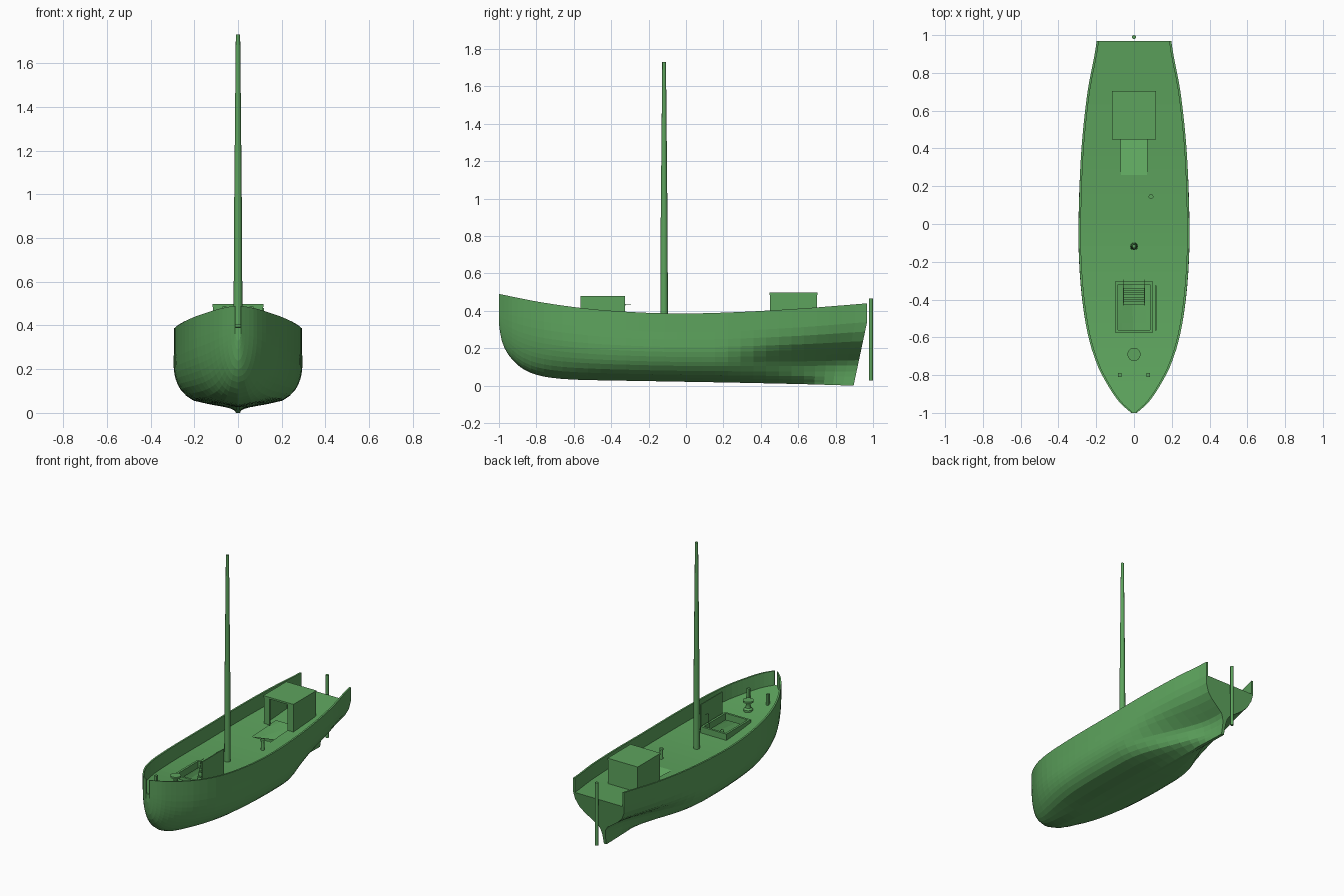
import bpy, bmesh, math
from mathutils import Vector

if "Cube" in bpy.data.objects:
    bpy.data.objects.remove(bpy.data.objects["Cube"])

green = bpy.data.materials.new("hull green")
green.diffuse_color = (0.11, 0.37, 0.11, 1)
green.use_nodes = True
green.node_tree.nodes["Principled BSDF"].inputs["Base Color"].default_value = green.diffuse_color


def finish(name, bm, smooth=False):
    me = bpy.data.meshes.new(name)
    bm.to_mesh(me)
    bm.free()
    me.materials.append(green)
    ob = bpy.data.objects.new(name, me)
    bpy.context.collection.objects.link(ob)
    if smooth:
        bpy.context.view_layer.objects.active = ob
        ob.select_set(True)
        bpy.ops.object.shade_smooth_by_angle(angle=math.radians(40))
        ob.select_set(False)
    return ob


def add_box(bm, x0, x1, y0, y1, z0, z1):
    vs = bmesh.ops.create_cube(bm, size=1)["verts"]
    for v in vs:
        v.co = Vector(((x0, x1)[v.co.x > 0], (y0, y1)[v.co.y > 0], (z0, z1)[v.co.z > 0]))


def boxes(name, *dims):
    bm = bmesh.new()
    for d in dims:
        add_box(bm, *d)
    return finish(name, bm)


def lathe(name, x, y, profile, sides=12):
    bm = bmesh.new()
    rings = [[bm.verts.new((x + r * math.cos(i * math.tau / sides),
                            y + r * math.sin(i * math.tau / sides), z))
              for i in range(sides)] for r, z in profile]
    for a, b in zip(rings, rings[1:]):
        for i in range(sides):
            j = (i + 1) % sides
            bm.faces.new((a[i], a[j], b[j], b[i]))
    bm.faces.new(rings[0][::-1])
    bm.faces.new(rings[-1])
    return finish(name, bm, True)


def curve(keys):
    """Smooth interpolation through (y, value) keys."""
    def slope(i):
        a, b = keys[max(i - 1, 0)], keys[min(i + 1, len(keys) - 1)]
        return (b[1] - a[1]) / (b[0] - a[0])

    def f(y):
        i = 0
        while i < len(keys) - 2 and y > keys[i + 1][0]:
            i += 1
        (a, p), (b, q) = keys[i], keys[i + 1]
        h = b - a
        t = min(max((y - a) / h, 0), 1)
        return ((2*t**3 - 3*t*t + 1) * p + (t**3 - 2*t*t + t) * h * slope(i)
                + (3*t*t - 2*t**3) * q + (t**3 - t*t) * h * slope(i + 1))
    return f


# Hull lines: half breadth, bulwark top, keel bottom, cross-sections
breadth = curve([(-1, .014), (-.97, .05), (-.94, .08), (-.89, .116), (-.82, .158), (-.74, .197), (-.6, .241),
                 (-.4, .274), (-.15, .292), (.1, .291), (.4, .278), (.7, .246), (.9, .208), (.972, .197)])
sheer = curve([(-1, .49), (-.8, .45), (-.6, .42), (-.4, .40), (-.1, .386), (.2, .39), (.6, .411), (.972, .44)])
keel = curve([(-1, .33), (-.99, .26), (-.97, .2), (-.93, .14), (-.87, .088), (-.8, .058),
              (-.72, .042), (-.6, .032), (-.2, .024), (.3, .015), (.972, 0)])
mid_shape = curve([(0, .03), (.04, .22), (.08, .45), (.14, .7), (.22, .81), (.33, .9), (.48, .965), (.67, 1), (1, 1)])
stern_shape = curve([(0, .05), (.25, .07), (.4, .18), (.55, .55), (.7, .83), (.85, .96), (1, 1)])


def deck_z(y):
    return sheer(y) - .1


def ramp(y, a, b):
    t = min(max((y - a) / (b - a), 0), 1)
    return t * t * (3 - 2 * t)


def section(y, t):
    bow, k = ramp(-y, .35, .9), ramp(y, .15, .9)
    full = mid_shape(t) * (1 - bow) + (1 - (1 - t) ** 2.2) ** (1 / 2.2) * bow
    return breadth(y) * (full * (1 - k) + stern_shape(t) * k)


stations = [-1, -.995, -.985, -.97, -.95, -.93, -.9, -.87, -.83, -.8, -.76, -.72]
stations += [-.66 + .068 * i for i in range(24)] + [.968]
levels = [0, .04, .08, .14, .22, .32, .4, .5, .6, .7, .85, 1]
WALL = .012

# Hull shell with transom
bm = bmesh.new()
rows = []
for y in stations:
    half = []
    for t in levels:
        rake = .072 * (1 - t) * ramp(y, .6, .968)
        half.append((max(section(y, t), .003), y - rake, keel(y) + t * (deck_z(y) - keel(y))))
    rows.append([bm.verts.new((-x, a, z)) for x, a, z in half[::-1]]
                + [bm.verts.new(p) for p in half])
for a, b in zip(rows, rows[1:]):
    for i in range(len(a) - 1):
        bm.faces.new((a[i], b[i], b[i + 1], a[i + 1]))
for row in (rows[0], rows[-1]):
    for i in range(len(levels) - 1):
        bm.faces.new((row[i], row[i + 1], row[-2 - i], row[-1 - i]))
bmesh.ops.recalc_face_normals(bm, faces=bm.faces[:])
finish("hull", bm)

# Bulwarks, open at the bow slot and at the stern
for side, label in ((-1, "left"), (1, "right")):
    bm = bmesh.new()
    rings = []
    for y in stations:
        b, z = breadth(y), sheer(y)
        inner = max(b - WALL, .011)
        rings.append([bm.verts.new((side * x, y, h)) for x, h in
                      ((b, z - .1), (b, z), (inner, z), (inner, z - .1))])
    for a, b in zip(rings, rings[1:]):
        for i in range(4):
            j = (i + 1) % 4
            bm.faces.new((a[i], a[j], b[j], b[i]))
    bm.faces.new(rings[0])
    bm.faces.new(rings[-1])
    bmesh.ops.recalc_face_normals(bm, faces=bm.faces[:])
    finish(label + "_bulwark", bm)

# Deck with openings for the fore hatch and the companionway
HATCH = (-.085, .085, -.56, -.32)
STAIR = (-.07, .07, .26, .52)
bm = bmesh.new()
rows = [[bm.verts.new((s * (breadth(y) - .002), y, deck_z(y))) for s in (-1, 1)] for y in stations]
for a, b in zip(rows, rows[1:]):
    bm.faces.new((a[0], a[1], b[1], b[0]))
for x0, x1, y0, y1 in (HATCH, STAIR):
    for co, no in (((x0, 0, 0), (1, 0, 0)), ((x1, 0, 0), (1, 0, 0)),
                   ((0, y0, 0), (0, 1, 0)), ((0, y1, 0), (0, 1, 0))):
        bmesh.ops.bisect_plane(bm, geom=bm.verts[:] + bm.edges[:] + bm.faces[:],
                               plane_co=co, plane_no=no)
holes = []
for f in bm.faces:
    c = f.calc_center_median()
    if any(x0 < c.x < x1 and y0 < c.y < y1 for x0, x1, y0, y1 in (HATCH, STAIR)):
        holes.append(f)
bmesh.ops.delete(bm, geom=holes, context="FACES")
finish("deck", bm)

# Companionway ramp sloping down towards the cabin
bm = bmesh.new()
z = deck_z(.26)
bm.faces.new([bm.verts.new(p) for p in ((-.07, .26, z), (.07, .26, z), (.07, .52, z - .12), (-.07, .52, z - .12))])
finish("companionway_ramp", bm)

# Cabin with a doorway in its front wall
boxes("cabin_walls",
      (-.115, -.103, .45, .7, .295, .49), (.103, .115, .45, .7, .295, .49),
      (-.103, .103, .688, .7, .295, .49),
      (-.103, -.07, .45, .462, .295, .49), (.07, .103, .45, .462, .295, .49))
boxes("cabin_roof", (-.117, .117, .447, .703, .485, .497))

# Fore hatch: coaming and upright lid
boxes("hatch_coaming",
      (-.1, -.085, -.575, -.305, .29, .338), (.085, .1, -.575, -.305, .29, .338),
      (-.085, .085, -.575, -.56, .29, .338), (-.085, .085, -.32, -.305, .29, .338))
boxes("hatch_lid", (.112, .119, -.565, -.325, .3, .48))

# Ladder down the hatch, one side rail hooked over the top
boxes("ladder_treads", *[(-.057, .057, -.425 + .012 * i, -.411 + .012 * i,
                          .1 + .03 * i, .108 + .03 * i) for i in range(7)])
for x, top in ((-.057, .345), (.057, .425)):
    cu = bpy.data.curves.new("ladder_rail", "CURVE")
    cu.dimensions = "3D"
    cu.bevel_depth = .002
    cu.bevel_resolution = 1
    path = [(-.43, .08), (-.34, .31), (-.332, top), (-.32, top + .01), (-.295, top + .01)]
    sp = cu.splines.new("POLY")
    sp.points.add(len(path) - 1)
    for p, (y, z) in zip(sp.points, path):
        p.co = (x, y, z, 1)
    cu.materials.append(green)
    bpy.context.collection.objects.link(bpy.data.objects.new("ladder_rail", cu))

# Mast, rudder post and deck fittings
lathe("mast", 0, -.117, [(.021, .28), (.018, .9), (.01, 1.73)], 12)
lathe("rudder_post", 0, .989, [(.011, .028), (.011, .467)], 10)
lathe("deck_post", .09, .145, [(.013, .28), (.01, .345), (.013, .348), (.013, .362)], 12)
z = deck_z(-.69)
lathe("capstan", 0, -.69, [(.03, z - .01), (.03, z + .01), (.018, z + .02), (.014, z + .045),
                           (.02, z + .055), (.035, z + .06), (.035, z + .072)], 16)
z = deck_z(-.8)
for x, label in ((-.075, "left"), (.075, "right")):
    boxes(label + "_bitt", (x - .009, x + .009, -.81, -.79, z - .01, z + .075))
